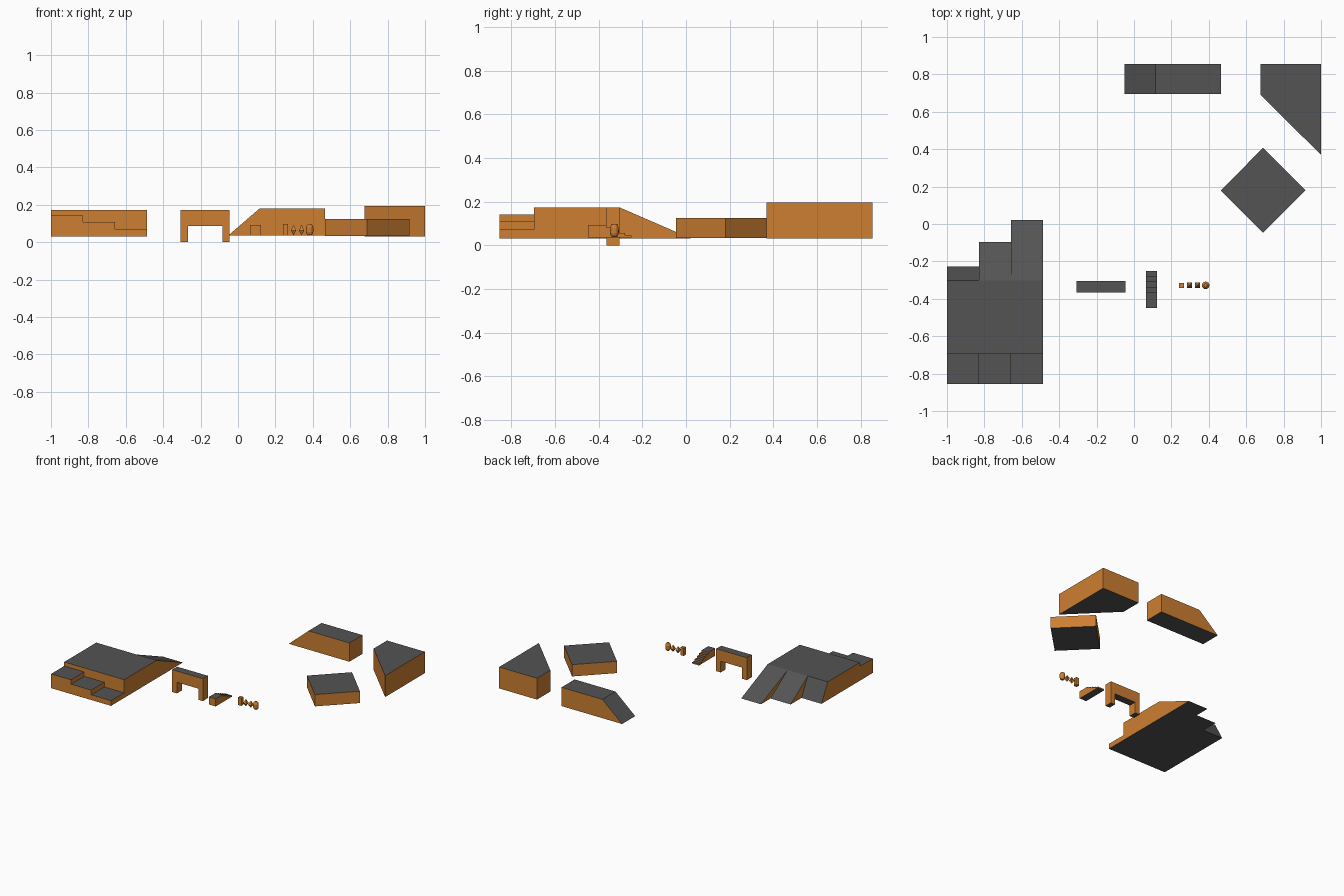
import bpy, bmesh, math

if "Cube" in bpy.data.objects:
    bpy.data.objects.remove(bpy.data.objects["Cube"])


def material(name, rgb):
    m = bpy.data.materials.new(name)
    m.diffuse_color = (*rgb, 1)
    m.use_nodes = True
    m.node_tree.nodes["Principled BSDF"].inputs["Base Color"].default_value = m.diffuse_color
    return m


WOOD = material("bronze orange", (0.61, 0.212, 0.032))
GREY = material("dark grey", (0.088, 0.088, 0.088))


def finish(name, bm, grey_tops=True):
    """Grey on everything facing up or down, orange on upright sides."""
    bmesh.ops.recalc_face_normals(bm, faces=bm.faces)
    bm.normal_update()
    for f in bm.faces:
        f.material_index = int(grey_tops and abs(f.normal.z) > 0.3)
    me = bpy.data.meshes.new(name)
    bm.to_mesh(me)
    bm.free()
    me.materials.append(WOOD)
    me.materials.append(GREY)
    ob = bpy.data.objects.new(name, me)
    bpy.context.collection.objects.link(ob)
    return ob


def prism(name, profile, axis, lo, hi, grey_tops=True):
    """Extrude a 2D profile along an axis: x -> (y,z), y -> (x,z), z -> (x,y)."""
    place = {"x": lambda a, b, t: (t, a, b),
             "y": lambda a, b, t: (a, t, b),
             "z": lambda a, b, t: (a, b, t)}[axis]
    bm = bmesh.new()
    start = [bm.verts.new(place(a, b, lo)) for a, b in profile]
    end = [bm.verts.new(place(a, b, hi)) for a, b in profile]
    n = len(profile)
    bm.faces.new(start)
    bm.faces.new(end)
    for i in range(n):
        j = (i + 1) % n
        bm.faces.new((start[i], start[j], end[j], end[i]))
    return finish(name, bm, grey_tops)


def lathe(name, x, y, rings, sides, turn=0.0):
    """Stack of (radius, z) rings; radius 0 makes a point."""
    bm = bmesh.new()
    loops = []
    for r, z in rings:
        count = sides if r else 1
        loops.append([bm.verts.new((x + r * math.cos(turn + math.tau * k / sides),
                                    y + r * math.sin(turn + math.tau * k / sides), z))
                      for k in range(count)])
    for a, b in zip(loops, loops[1:]):
        for k in range(sides):
            quad = [a[k % len(a)], a[(k + 1) % len(a)], b[(k + 1) % len(b)], b[k % len(b)]]
            bm.faces.new(list(dict.fromkeys(quad)))
    for loop in (loops[0], loops[-1]):
        if len(loop) > 2:
            bm.faces.new(loop)
    return finish(name, bm, grey_tops=False)


BASE = 0.032

# Large platform with three front steps and three back ramps
TOP = 0.173
xs = [-1.0, -0.829, -0.657, -0.487]
prism("platform", [(-0.695, BASE), (-0.303, BASE), (-0.303, TOP), (-0.695, TOP)],
      "x", xs[0], xs[3])
for i, (step_z, ramp_y) in enumerate(zip((0.142, 0.108, 0.072), (-0.227, -0.095, 0.022))):
    prism(f"front_step_{i + 1}",
          [(-0.855, BASE), (-0.695, BASE), (-0.695, step_z), (-0.855, step_z)],
          "x", xs[i], xs[i + 1])
    prism(f"back_ramp_{i + 1}", [(-0.303, BASE), (ramp_y, BASE), (-0.303, TOP)],
          "x", xs[i], xs[i + 1])

# Bridge with two legs
prism("bridge", [(-0.307, 0), (-0.267, 0), (-0.267, 0.086), (-0.083, 0.086),
                 (-0.083, 0), (-0.045, 0), (-0.045, TOP), (-0.307, TOP)],
      "y", -0.365, -0.305)

# Small staircase, descending to the back
stairs = [(-0.25, BASE + 0.003), (-0.448, BASE + 0.003), (-0.448, 0.093)]
for i in range(5):
    y = -0.365 + 0.0288 * i
    z = 0.093 - 0.012 * i
    stairs += [(y, z), (y, z - 0.012)] if i < 4 else [(-0.25, z)]
prism("small_stairs", stairs, "x", 0.064, 0.123)

# Row of four small pickups
PY, LOW, HIGH = -0.328, 0.037, 0.097
prism("pickup_box", [(0.24, LOW), (0.267, LOW), (0.267, HIGH), (0.24, HIGH)],
      "y", PY - 0.0135, PY + 0.0135, grey_tops=False)
for i, x in enumerate((0.297, 0.34)):
    lathe(f"pickup_diamond_{i + 1}", x, PY,
          [(0, LOW), (0.02, 0.063), (0, HIGH - 0.004)], 4, math.pi / 4)
lathe("pickup_capsule", 0.383, PY,
      [(0.009, LOW), (0.016, 0.044), (0.02, 0.056), (0.02, 0.078),
       (0.016, 0.09), (0.009, HIGH)], 16)

# Long block with a sloped left end
prism("sloped_block", [(-0.052, 0.036), (0.466, 0.036), (0.466, 0.181), (0.116, 0.181)],
      "y", 0.695, 0.855)

# Square block turned by 45 degrees
prism("diamond_block", [(0.69, 0.407), (0.464, 0.18), (0.69, -0.046), (0.917, 0.18)],
      "z", 0.034, 0.125)

# Corner block with a slanted side
prism("corner_block", [(0.676, 0.855), (0.676, 0.692), (1.0, 0.369), (1.0, 0.855)],
      "z", 0.03, 0.195)
